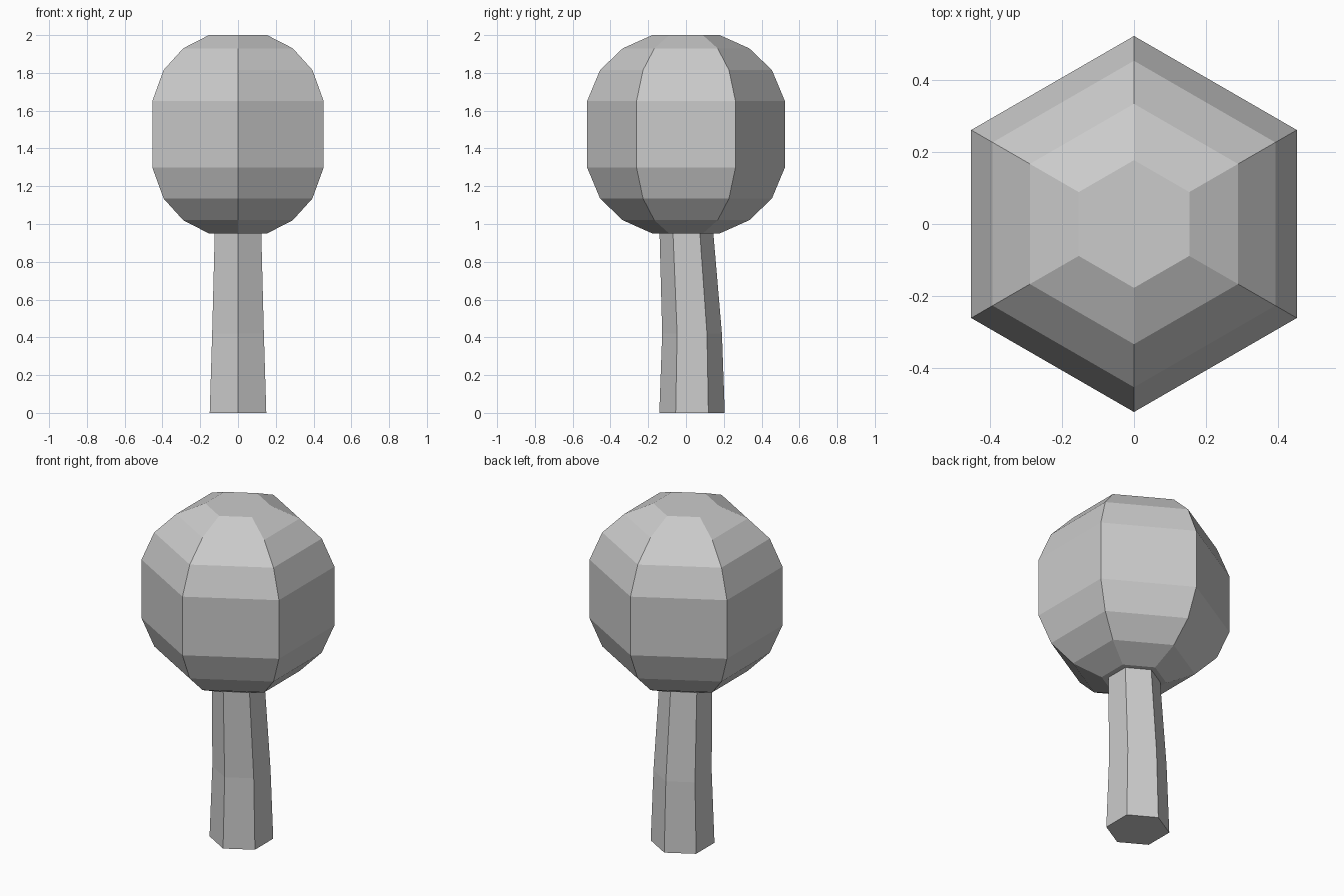
import bpy, bmesh
from math import sin, cos, pi

if "Cube" in bpy.data.objects:
    bpy.data.objects.remove(bpy.data.objects["Cube"])


def hex_loft(name, rings):
    """Capped six-sided loft; each ring is (z, radius, y offset)."""
    bm = bmesh.new()
    loops = [[bm.verts.new((r * sin(i * pi / 3), y - r * cos(i * pi / 3), z))
              for i in range(6)] for z, r, y in rings]
    for a, b in zip(loops, loops[1:]):
        for i in range(6):
            j = (i + 1) % 6
            bm.faces.new((a[i], a[j], b[j], b[i]))
    bm.faces.new(loops[0][::-1])
    bm.faces.new(loops[-1])
    bmesh.ops.recalc_face_normals(bm, faces=bm.faces)
    mesh = bpy.data.meshes.new(name)
    bm.to_mesh(mesh)
    bm.free()
    obj = bpy.data.objects.new(name, mesh)
    bpy.context.collection.objects.link(obj)
    return obj


# Slightly bent, tapering trunk, ending just inside the crown
hex_loft("trunk", [(0, 0.173, 0.032), (0.42, 0.158, 0.032), (0.96, 0.142, 0.002)])

# Rounded crown, symmetric about its middle height
lower = [(0.95, 0.178), (1.02, 0.335), (1.135, 0.455), (1.30, 0.524)]
profile = lower + [(2.95 - z, r) for z, r in reversed(lower)]
hex_loft("crown", [(z, r, 0) for z, r in profile]).data.validate()
